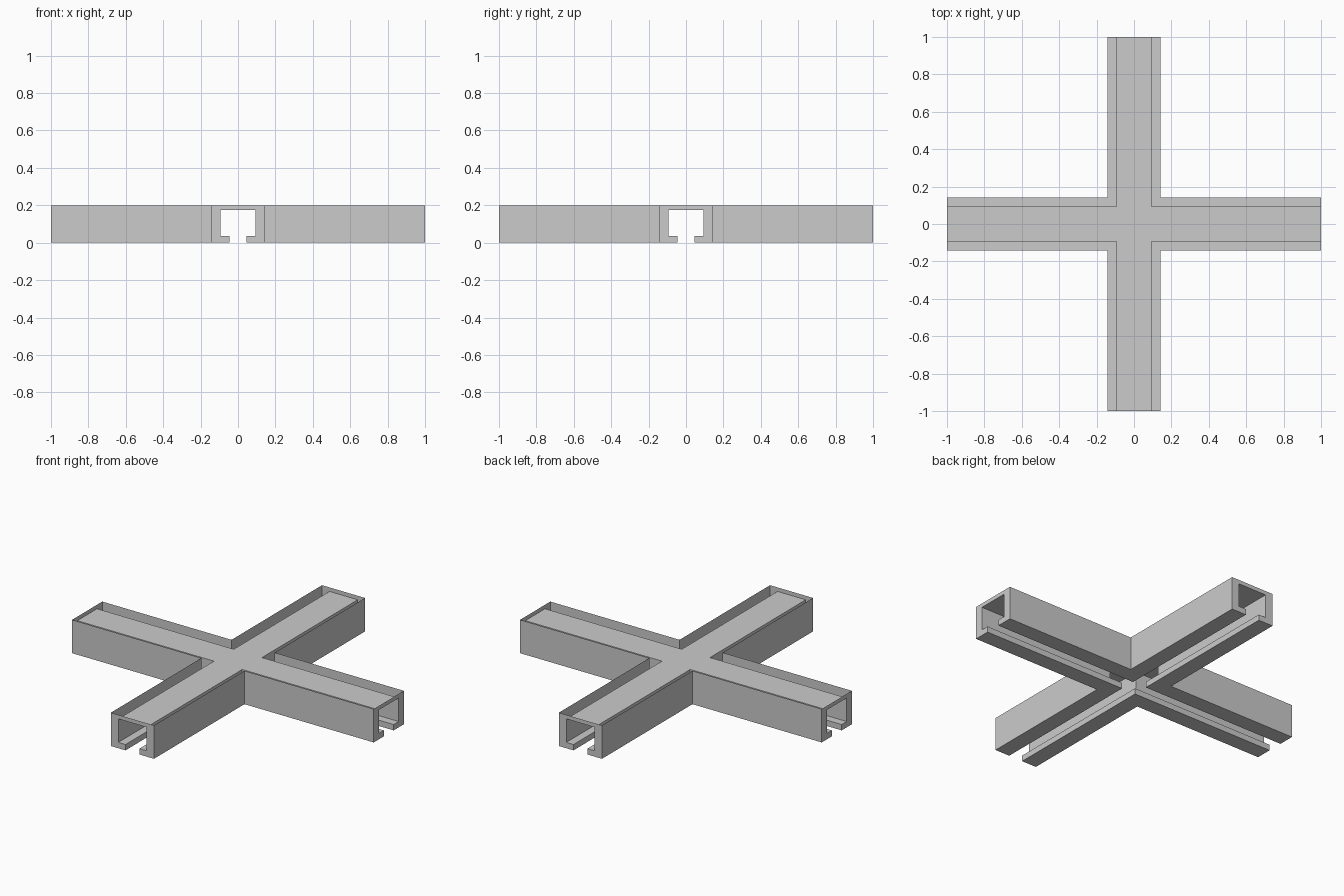
import bpy, bmesh
from mathutils import Matrix, Vector
from math import pi

if "Cube" in bpy.data.objects:
    bpy.data.objects.remove(bpy.data.objects["Cube"])

OUTER, INNER, SLOT = 0.143, 0.0935, 0.046   # half widths of the channel
TOP, CEIL, LIP = 0.2, 0.176, 0.035          # heights

bm = bmesh.new()


def face(points):
    bm.faces.new([bm.verts.new(p) for p in points])


# half of the C-channel section: outer wall, underside, lip, inner wall
half = [(OUTER, TOP), (OUTER, 0), (SLOT, 0), (SLOT, LIP), (INNER, LIP), (INNER, CEIL)]
# full section, used for the open-ended channel's end faces
section = half + [(-d, z) for d, z in reversed(half)]

for k in range(4):
    rot = Matrix.Rotation(k * pi / 2, 3, 'Z')

    def add(points):
        face([rot @ Vector(p) for p in points])

    # mitred corner between two neighbouring arms
    for (a, za), (b, zb) in zip(half, half[1:]):
        add([(1, a, za), (a, a, za), (b, b, zb), (1, b, zb)])
        add([(a, a, za), (a, 1, za), (b, 1, zb), (b, b, zb)])
    # channel ceiling of the arm (the top above it is open)
    add([(1, -INNER, CEIL), (1, INNER, CEIL), (INNER, INNER, CEIL), (INNER, -INNER, CEIL)])
    # end face: two sides and the bar over the opening
    for s in (1, -1):
        add([(1, s * d, z) for d, z in half])
    add([(1, OUTER, TOP), (1, INNER, CEIL), (1, -INNER, CEIL), (1, -OUTER, TOP)])

# ceiling over the crossing
face([(x * INNER, y * INNER, CEIL) for x, y in ((-1, -1), (1, -1), (1, 1), (-1, 1))])

bmesh.ops.remove_doubles(bm, verts=bm.verts, dist=1e-5)
bmesh.ops.recalc_face_normals(bm, faces=bm.faces)

mesh = bpy.data.meshes.new("cross_rail_connector")
bm.to_mesh(mesh)
bm.free()
obj = bpy.data.objects.new("cross_rail_connector", mesh)
bpy.context.collection.objects.link(obj)
